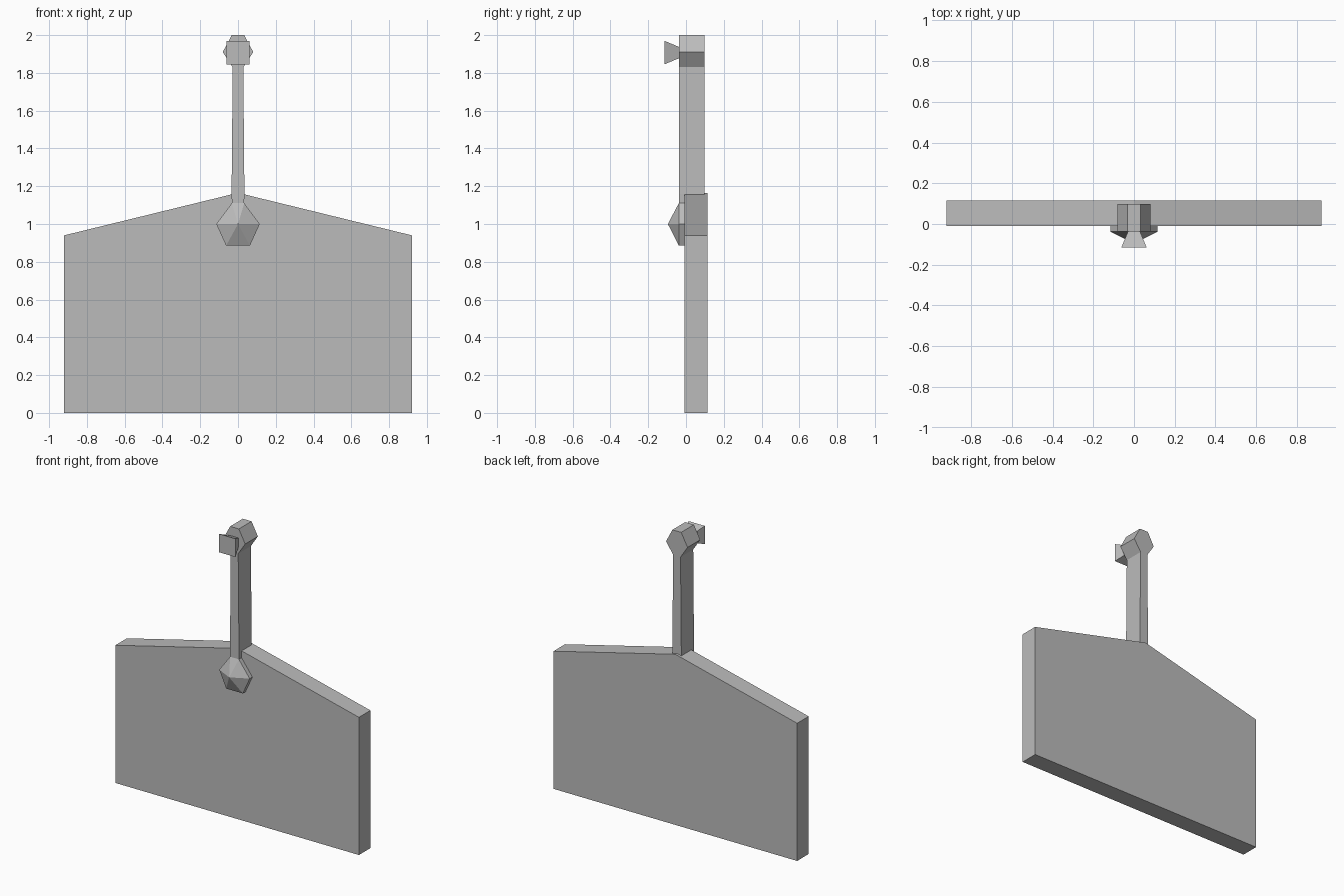
import bpy
import bmesh

cube = bpy.data.objects.get("Cube")
if cube:
    bpy.data.objects.remove(cube, do_unlink=True)

grey = bpy.data.materials.new("plain_grey")
grey.use_nodes = True
colour = (0.5, 0.5, 0.5, 1)
grey.diffuse_color = colour
grey.node_tree.nodes["Principled BSDF"].inputs["Base Color"].default_value = colour


def mirrored(half):
    """Close a half outline of (x, z), listed bottom to top on +x."""
    return half + [(-x, z) for x, z in reversed(half) if x > 0]


def build(name, sections, tip=None):
    """Loft matching outlines along y; finish the front with a cap or a tip."""
    bm = bmesh.new()
    rings = [[bm.verts.new((x, y, z)) for x, z in outline] for y, outline in sections]
    n = len(rings[0])
    for a, b in zip(rings, rings[1:]):
        for i in range(n):
            j = (i + 1) % n
            bm.faces.new((a[i], a[j], b[j], b[i]))
    bm.faces.new(rings[-1])
    if tip:
        point = bm.verts.new(tip)
        for i in range(n):
            bm.faces.new((rings[0][i], rings[0][(i + 1) % n], point))
    else:
        bm.faces.new(rings[0])
    bmesh.ops.recalc_face_normals(bm, faces=bm.faces[:])
    mesh = bpy.data.meshes.new(name)
    bm.to_mesh(mesh)
    bm.free()
    mesh.materials.append(grey)
    obj = bpy.data.objects.new(name, mesh)
    bpy.context.collection.objects.link(obj)
    return obj


FRONT, BACK = -0.038, 0.099

# Flat panel with a shallow gabled top
panel = mirrored([(0.92, 0), (0.92, 0.94), (0, 1.165)])
build("panel", [(-0.009, panel), (0.115, panel)])

# Upright strap with a hexagonal head
strap = mirrored([(0.032, 1.1), (0.034, 1.16), (0.028, 1.83), (0.081, 1.91), (0.033, 2.0)])
build("strap", [(FRONT, strap), (BACK, strap)])

# Faceted stud at the foot of the strap
stud = mirrored([(0.063, 0.885), (0.115, 1.0), (0.033, 1.11)])
build("stud", [(FRONT, stud), (0.0, stud)], tip=(0, -0.096, 1.0))

# Flared square knob on the head
wide = mirrored([(0.062, 1.845), (0.062, 1.97)])
narrow = mirrored([(0.03, 1.877), (0.03, 1.938)])
build("knob", [(-0.115, wide), (FRONT, narrow)])
